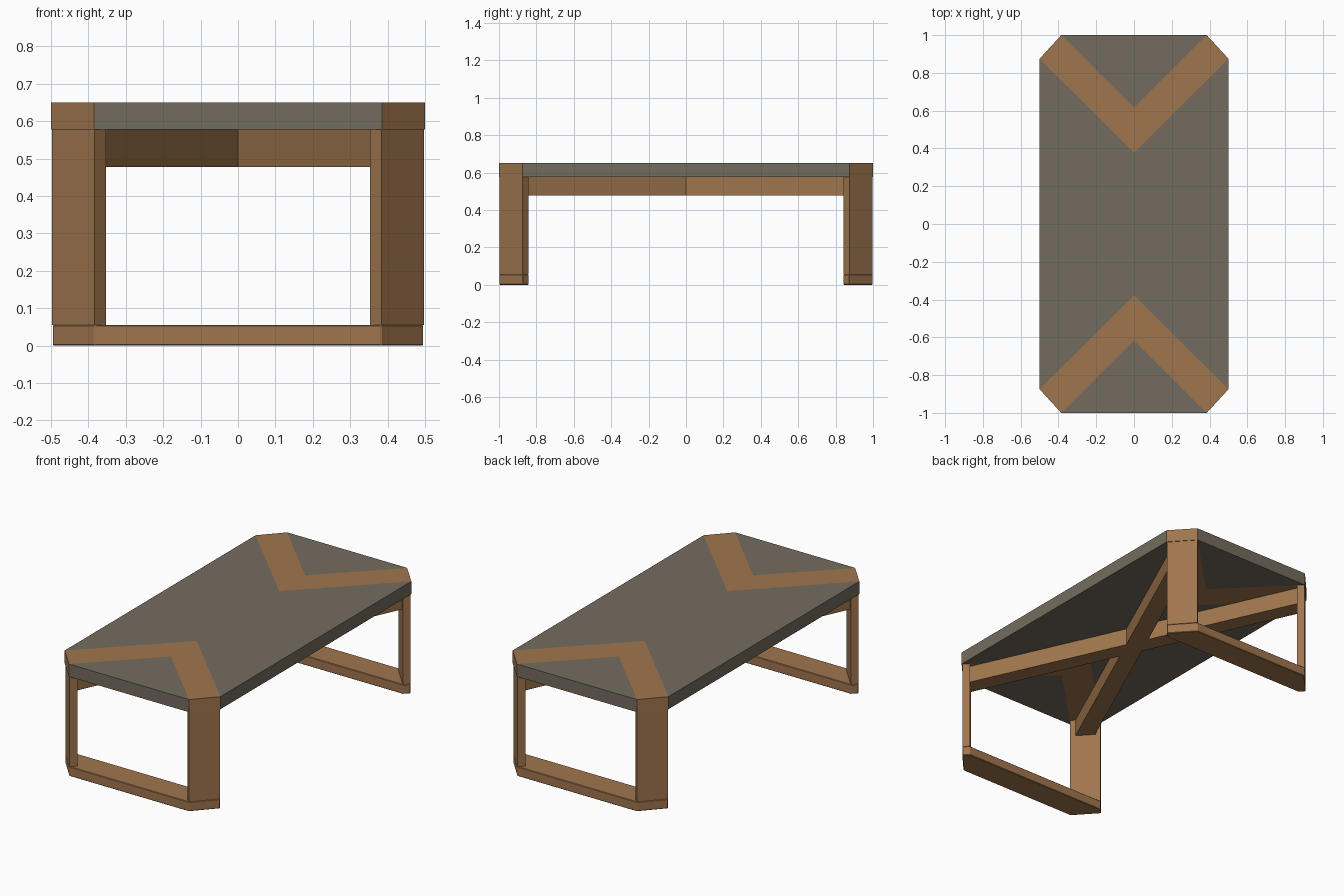
import bpy, bmesh

if "Cube" in bpy.data.objects:
    bpy.data.objects.remove(bpy.data.objects["Cube"])


def material(name, rgb):
    m = bpy.data.materials.new(name)
    m.diffuse_color = (*rgb, 1)
    m.use_nodes = True
    m.node_tree.nodes["Principled BSDF"].inputs["Base Color"].default_value = m.diffuse_color
    return m


WOOD = material("warm wood", (0.352, 0.181, 0.076))
GREY = material("grey stone", (0.175, 0.148, 0.113))


def prism(name, pts, z0, z1, mat, bevel=0):
    """Extrude a plan outline from z0 to z1."""
    bm = bmesh.new()
    f = bm.faces.new([bm.verts.new((x, y, z0)) for x, y in pts])
    r = bmesh.ops.extrude_face_region(bm, geom=[f])
    for v in r["geom"]:
        if isinstance(v, bmesh.types.BMVert):
            v.co.z = z1
    bmesh.ops.recalc_face_normals(bm, faces=bm.faces[:])
    me = bpy.data.meshes.new(name)
    bm.to_mesh(me)
    bm.free()
    me.materials.append(mat)
    ob = bpy.data.objects.new(name, me)
    bpy.context.collection.objects.link(ob)
    if bevel:
        b = ob.modifiers.new("edge bevel", "BEVEL")
        b.width = bevel
        b.segments = 1
    return ob


TOP, UNDER, FOOT = 0.65, 0.577, 0.055

# Central grey panel of the top
prism("center_panel", [(-0.5, -0.875), (0, -0.378), (0.5, -0.875),
                       (0.5, 0.875), (0, 0.378), (-0.5, 0.875)], UNDER, TOP, GREY)

for s, end in ((-1, "front"), (1, "back")):
    # Triangular grey end panel
    prism(end + "_panel", [(-0.385, s), (0.385, s), (0, 0.615 * s)], UNDER, TOP, GREY)
    # Chevron wood inlay through the top
    prism(end + "_inlay", [(-0.385, s), (0, 0.615 * s), (0.385, s), (0.5, 0.875 * s),
                           (0, 0.378 * s), (-0.5, 0.875 * s)], UNDER, TOP, WOOD)
    # Floor rail
    prism(end + "_rail", [(-0.383, 0.998 * s), (0.383, 0.998 * s), (0.497, 0.873 * s),
                          (0.467, 0.843 * s), (-0.467, 0.843 * s), (-0.497, 0.873 * s)],
          0, FOOT, WOOD, 0.003)
    # Diagonal corner legs
    for k, side in ((-1, "left"), (1, "right")):
        prism(f"{end}_{side}_leg", [(0.383 * k, 0.998 * s), (0.497 * k, 0.873 * s),
                                    (0.467 * k, 0.843 * s), (0.353 * k, 0.968 * s)],
              FOOT, UNDER, WOOD)

# Crossed beams under the top, ends cut to meet the legs
for k, name in ((1, "cross_beam_a"), (-1, "cross_beam_b")):
    cx, cy, dx, dy = 0.412, 0.908, 0.037, 0.040
    prism(name, [(k * (cx - dx), cy + dy), (k * (cx + dx), cy - dy),
                 (k * (-cx + dx), -cy - dy), (k * (-cx - dx), -cy + dy)],
          0.478, UNDER, WOOD)
